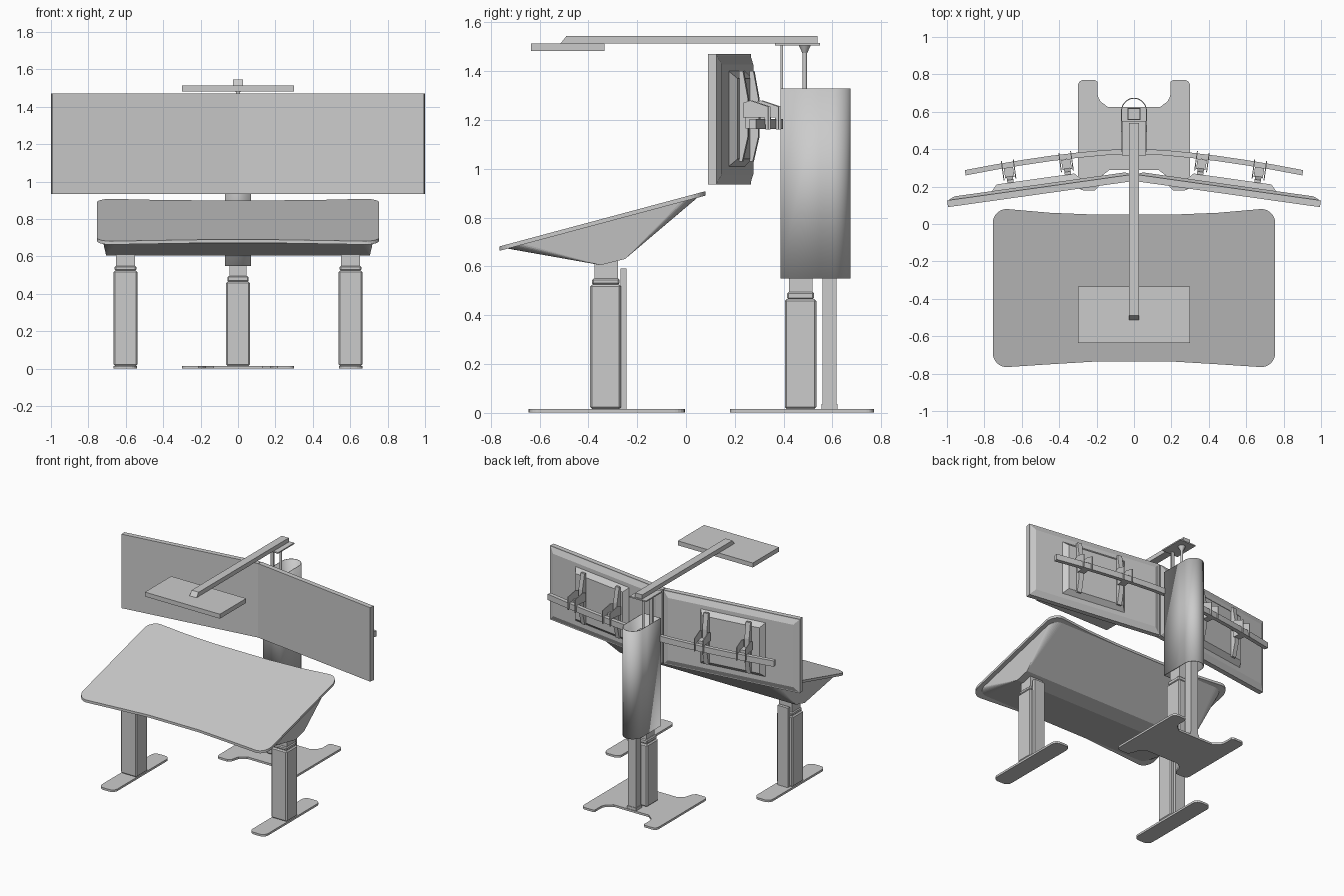
import bpy, bmesh, math
from mathutils import Matrix, Vector

if "Cube" in bpy.data.objects:
    bpy.data.objects.remove(bpy.data.objects["Cube"])


def finish(name, bm, mirror=False, smooth=False, bevel=0):
    bmesh.ops.recalc_face_normals(bm, faces=bm.faces)
    me = bpy.data.meshes.new(name)
    bm.to_mesh(me)
    bm.free()
    ob = bpy.data.objects.new(name, me)
    bpy.context.collection.objects.link(ob)
    if smooth:
        bpy.ops.object.select_all(action='DESELECT')
        ob.select_set(True)
        bpy.context.view_layer.objects.active = ob
        bpy.ops.object.shade_smooth_by_angle(angle=math.radians(35))
    if bevel:
        m = ob.modifiers.new("bevel", 'BEVEL')
        m.width, m.segments = bevel, 1
    if mirror:
        ob.modifiers.new("mirror", 'MIRROR')
    return ob


def prism(name, pts, a, b, axis='z', mat=None, shear=None, caps=True, **kw):
    """Extrude a 2D outline from a to b along z (plan outline) or x (side outline)."""
    bm = bmesh.new()
    place = (lambda p, h: (p[0], p[1], h)) if axis == 'z' else (lambda p, h: (h, p[0], p[1]))
    lo = [bm.verts.new(place(p, a)) for p in pts]
    hi = [bm.verts.new(place(p, b)) for p in pts]
    n = len(pts)
    for i in range(n):
        bm.faces.new((lo[i], lo[(i + 1) % n], hi[(i + 1) % n], hi[i]))
    if caps:
        bm.faces.new(lo[::-1])
        bm.faces.new(hi)
    if shear:
        for v in bm.verts:
            v.co.z += shear(v.co.y)
    if mat:
        bm.transform(mat)
    return finish(name, bm, **kw)


def box(name, x, y, z, inset=0, mat=None, **kw):
    """Box given by ranges; inset narrows its back (+y) face into a frustum."""
    bm = bmesh.new()
    bmesh.ops.create_cube(bm, size=1)
    for v in bm.verts:
        i = [int(c > 0) for c in v.co]
        d = inset if i[1] else 0
        v.co = (x[i[0]] + (d, -d)[i[0]], y[i[1]], z[i[2]] + (d, -d)[i[2]])
    if mat:
        bm.transform(mat)
    return finish(name, bm, **kw)


def rod(name, x, y, z, r1, r2):
    bm = bmesh.new()
    bmesh.ops.create_cone(bm, cap_ends=True, segments=16, radius1=r1, radius2=r2, depth=z[1] - z[0],
                          matrix=Matrix.Translation((x, y, (z[0] + z[1]) / 2)))
    return finish(name, bm, smooth=True)


def arc(cx, cy, rx, ry, a0, a1, n=8):
    return [(cx + rx * math.cos(math.radians(a0 + (a1 - a0) * i / n)),
             cy + ry * math.sin(math.radians(a0 + (a1 - a0) * i / n))) for i in range(n + 1)]


def both_sides(half):
    """Close a right-hand half outline with its left-hand reflection."""
    return half + [(-x, y) for x, y in reversed(half)]


# Tilted desk top with rounded corners and gently hollowed long edges
desk_half = ([(0.2, 0.05), (0.45, 0.06)] + arc(0.68, 0.005, 0.075, 0.075, 90, 0)
             + arc(0.68, -0.69, 0.075, 0.075, 0, -90) + [(0.45, -0.75), (0.2, -0.735)])
desk = both_sides(desk_half)
slope = lambda y: 0.908 + 0.268 * (y - 0.08)
prism("desk_top", desk, -0.018, 0, shear=slope)

# Faceted housing below the desk top
bm = bmesh.new()
for x, y in desk:
    yy = -0.343 + (y + 0.343) * 0.92
    bm.verts.new((x * 0.96, yy, slope(yy) - 0.018))
for s in (-1, 1):
    bm.verts.new((s * 0.705, -0.35, 0.605))
    bm.verts.new((s * 0.705, -0.25, 0.63))
bmesh.ops.convex_hull(bm, input=bm.verts)
bmesh.ops.dissolve_limit(bm, angle_limit=0.02, verts=bm.verts, edges=bm.edges)
finish("desk_housing", bm)

# Desk legs and feet
foot = (arc(0.625, -0.045, 0.04, 0.04, 0, 90, 5) + arc(0.58, -0.045, 0.04, 0.04, 90, 180, 5)
        + arc(0.58, -0.605, 0.04, 0.04, 180, 270, 5) + arc(0.625, -0.605, 0.04, 0.04, 270, 360, 5))
prism("desk_foot", foot, 0, 0.015, mirror=True)
box("leg_outer_column", (0.538, 0.665), (-0.393, -0.266), (0.015, 0.525), bevel=0.008, mirror=True)
box("leg_middle_column", (0.544, 0.659), (-0.385, -0.272), (0.525, 0.55), bevel=0.006, mirror=True)
box("leg_inner_column", (0.55, 0.653), (-0.375, -0.278), (0.55, 0.66), mirror=True)
box("leg_back_plate", (0.56, 0.643), (-0.268, -0.245), (0.015, 0.59), mirror=True)

# Pillar base plate with scooped front and back edges
base_half = ([(0.14, 0.625)] + arc(0.12, 0.70, 0.075, 0.07, -60, 0, 5) + [(0.195, 0.76), (0.21, 0.77)]
             + arc(0.27, 0.74, 0.03, 0.03, 90, 0, 4) + arc(0.27, 0.21, 0.03, 0.03, 0, -90, 4)
             + [(0.21, 0.18), (0.19, 0.2), (0.175, 0.255), (0.13, 0.29)])
prism("pillar_base", both_sides(base_half), 0, 0.015)

# Telescopic pillar and rear column
box("pillar_outer_column", (-0.063, 0.063), (0.405, 0.535), (0.015, 0.465), bevel=0.008)
box("pillar_middle_column", (-0.057, 0.057), (0.415, 0.525), (0.465, 0.495), bevel=0.006)
box("pillar_inner_column", (-0.045, 0.045), (0.422, 0.518), (0.495, 1.25))
box("rear_column", (-0.032, 0.032), (0.56, 0.617), (0.03, 1.25))
box("rear_column_base", (-0.036, 0.036), (0.555, 0.621), (0.015, 0.035))

# Open tubular cover with a rounded back
cover = [(-0.07, 0.387), (0.07, 0.387), (0.07, 0.545)] + arc(0, 0.6, 0.07, 0.075, 0, 180, 18) + [(-0.07, 0.545)]
ob = prism("pillar_cover", cover, 0.55, 1.33, caps=False, smooth=True)
m = ob.modifiers.new("wall", 'SOLIDIFY')
m.thickness = 0.005

# Overhead arm with its posts and slab
rod("arm_post", 0, 0.487, (1.25, 1.48), 0.009, 0.009)
rod("arm_post_flare", 0, 0.487, (1.475, 1.508), 0.01, 0.026)
box("arm_front_post", (-0.012, 0.012), (0.388, 0.398), (1.2, 1.508))
box("arm_plate", (-0.065, 0.065), (0.365, 0.55), (1.506, 1.515))
prism("overhead_arm", [(-0.515, 1.513), (0.54, 1.515), (0.54, 1.545), (-0.49, 1.545)], -0.028, 0.028, axis='x')
box("overhead_panel", (-0.3, 0.3), (-0.635, -0.335), (1.482, 1.514))

# Angled pair of screens
turn = Matrix.Translation((0, 0.23, 0)) @ Matrix.Rotation(math.radians(-8), 4, 'Z')
kw = dict(mat=turn, mirror=True)
box("screen_front", (0.0, 1.004), (0, 0.036), (0.935, 1.47), **kw)
box("screen_back", (0.006, 0.998), (0.036, 0.052), (0.942, 1.463), inset=0.035, **kw)
box("screen_rear_box", (0.28, 0.76), (0.052, 0.084), (1.01, 1.4), inset=0.03, **kw)

# Brackets and clamps that hang each screen on the rail
bar = [(0.082, 1.03), (0.095, 1.03), (0.118, 1.13), (0.118, 1.29), (0.098, 1.4), (0.082, 1.4)]
for i, (u, reach) in enumerate(((0.345, 0.155), (0.655, 0.155))):
    prism(f"bracket_bar_{i}", bar, u - 0.017, u + 0.017, axis='x', **kw)
    box(f"bracket_block_{i}", (u - 0.025, u + 0.025), (0.11, reach + 0.01), (1.165, 1.225), **kw)
    for j, d in enumerate((-0.034, 0.03)):
        prism(f"bracket_hook_{i}_{j}", [(0.1, 1.21), (0.1, 1.27), (0.13, 1.28), (0.205, 1.255),
                                        (0.205, 1.16), (0.195, 1.16), (0.19, 1.21)],
              u + d, u + d + 0.005, axis='x', **kw)

# Bowed rail behind the screens
line = [(0, 0.387), (0.15, 0.382), (0.3, 0.368), (0.45, 0.35), (0.6, 0.328), (0.75, 0.303), (0.905, 0.274)]
rail = [(x, y + 0.014) for x, y in line] + [(x - 0.006 * x, y - 0.014) for x, y in reversed(line)]
prism("screen_rail", rail, 1.163, 1.205, mirror=True)
